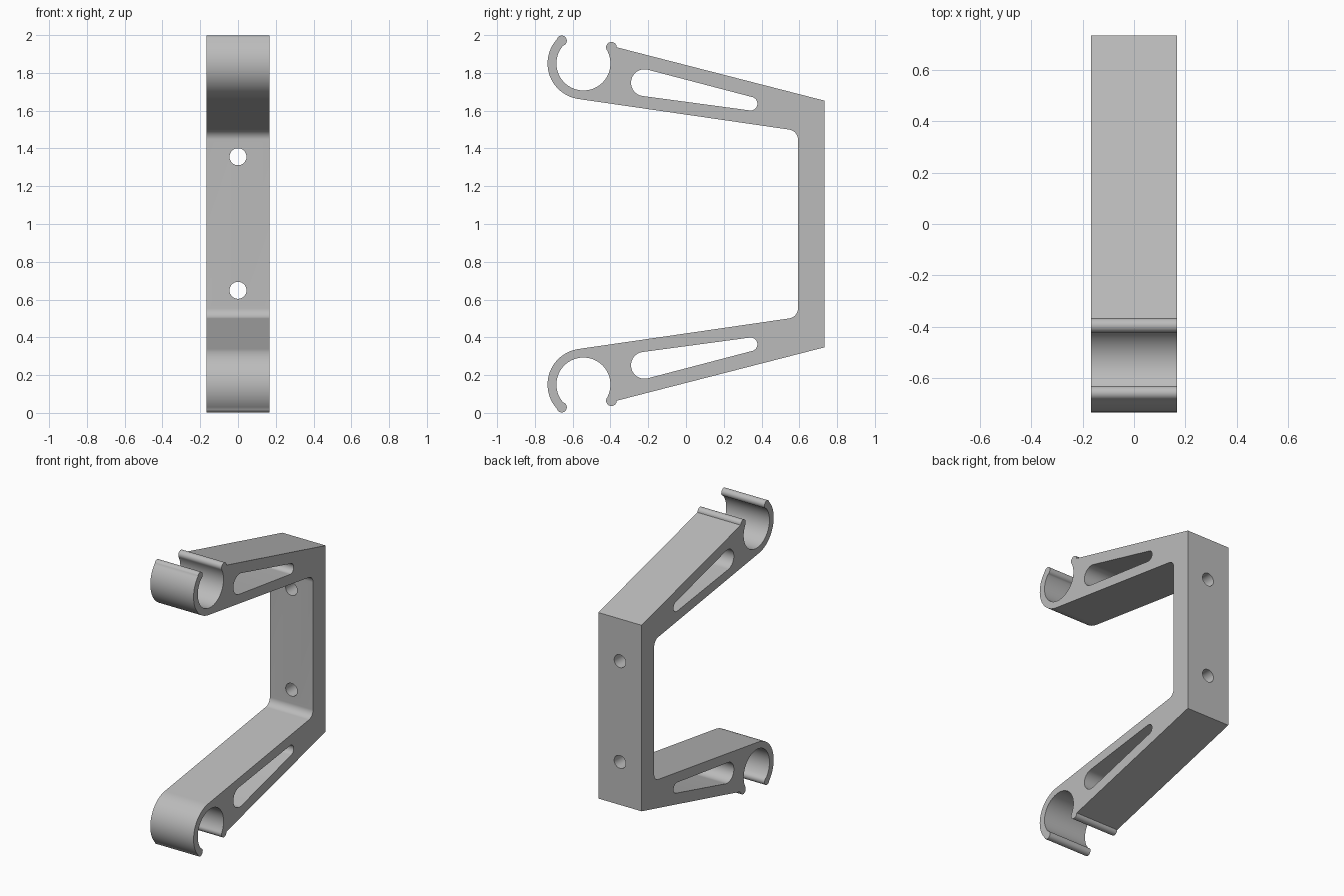
import bpy, bmesh
from math import sin, cos, tan, radians, pi, asin, atan2, degrees, hypot
from mathutils import Matrix

if "Cube" in bpy.data.objects:
    bpy.data.objects.remove(bpy.data.objects["Cube"])

HALF_WIDTH = 0.168
BACK, WALL = 0.733, 0.593          # rear face and inner face of the upright
SLOPE = 8.26                       # underside angle of the arm, degrees
RING = (-0.543, 1.85)
R_IN, R_OUT = 0.143, 0.19
LIP_R, TIP_R, FILLET = 0.028, 0.027, 0.054


def polar(c, r, a):
    return c[0] + r * cos(radians(a)), c[1] + r * sin(radians(a))


def arc(c, r, a0, a1, step=5):
    n = max(2, round(abs(a1 - a0) / step))
    return [polar(c, r, a0 + (a1 - a0) * i / n) for i in range(n + 1)]


def flip(points):
    return [(y, 2 - z) for y, z in reversed(points)]


# Upper half of the bracket profile, from the rear corner round to the upright
lip = polar(RING, R_IN + LIP_R, 30)
tip = polar(RING, (R_IN + R_OUT) / 2, 133.6)
under = polar(RING, R_OUT, 270 - SLOPE)
fy = WALL - FILLET
fz = under[1] - tan(radians(SLOPE)) * (fy - under[0]) - FILLET / cos(radians(SLOPE))
half = [(BACK, 1.653)]
half += arc(lip, LIP_R, 0, 205, 10)
half += arc(RING, R_IN, 28, -220)
half += arc(tip, TIP_R, -70, 165, 10)
half += arc(RING, R_OUT, 141, 270 - SLOPE)
half += arc((fy, fz), FILLET, 90 - SLOPE, 0)
outline = half + flip(half)

# Tapered slot: two rounded ends joined by their common tangents
big, small, rb, rs = (-0.22, 1.748), (0.342, 1.637), 0.071, 0.036
dy, dz = small[0] - big[0], small[1] - big[1]
axis = degrees(atan2(dz, dy))
spread = 90 - degrees(asin((rb - rs) / hypot(dy, dz)))
slot = arc(big, rb, axis + spread, axis + 360 - spread, 6)
slot += arc(small, rs, axis - spread, axis + spread, 6)

# Extruded body
curve = bpy.data.curves.new("bracket_profile", "CURVE")
curve.dimensions = "2D"
curve.fill_mode = "BOTH"
curve.extrude = HALF_WIDTH
for loop in (outline, slot, flip(slot)):
    spline = curve.splines.new("POLY")
    spline.points.add(len(loop) - 1)
    for point, (y, z) in zip(spline.points, loop):
        point.co = (y, z, 0, 1)
    spline.use_cyclic_u = True
bracket = bpy.data.objects.new("hook_bracket", curve)
bpy.context.collection.objects.link(bracket)
bpy.ops.object.select_all(action="DESELECT")
bracket.select_set(True)
bpy.context.view_layer.objects.active = bracket
bpy.ops.object.convert(target="MESH")
bracket = bpy.context.object

bm = bmesh.new()
bm.from_mesh(bracket.data)
bm.transform(Matrix(((0, 0, 1), (1, 0, 0), (0, 1, 0))).to_4x4())
bmesh.ops.remove_doubles(bm, verts=bm.verts, dist=0.0001)
bmesh.ops.recalc_face_normals(bm, faces=bm.faces)
bm.to_mesh(bracket.data)
bm.free()

# Screw holes through the upright
for z in (1.356, 0.649):
    bpy.ops.mesh.primitive_cylinder_add(vertices=48, radius=0.045, depth=0.4,
                                        location=(0, (BACK + WALL) / 2, z),
                                        rotation=(pi / 2, 0, 0))
    cutter = bpy.context.object
    cutter.name = "screw_hole_cutter"
    cutter.hide_render = True
    mod = bracket.modifiers.new("screw_hole", "BOOLEAN")
    mod.operation = "DIFFERENCE"
    mod.solver = "EXACT"
    mod.object = cutter
    bpy.ops.object.select_all(action="DESELECT")
    bracket.select_set(True)
    bpy.context.view_layer.objects.active = bracket
    bpy.ops.object.modifier_apply(modifier=mod.name)
    bpy.data.objects.remove(cutter)

# Single grey material
grey = bpy.data.materials.new("light_grey")
grey.use_nodes = True
colour = (0.5, 0.5, 0.5, 1)
grey.diffuse_color = colour
grey.node_tree.nodes["Principled BSDF"].inputs["Base Color"].default_value = colour
bracket.data.materials.clear()
bracket.data.materials.append(grey)
bpy.ops.object.shade_smooth_by_angle(angle=radians(30))
